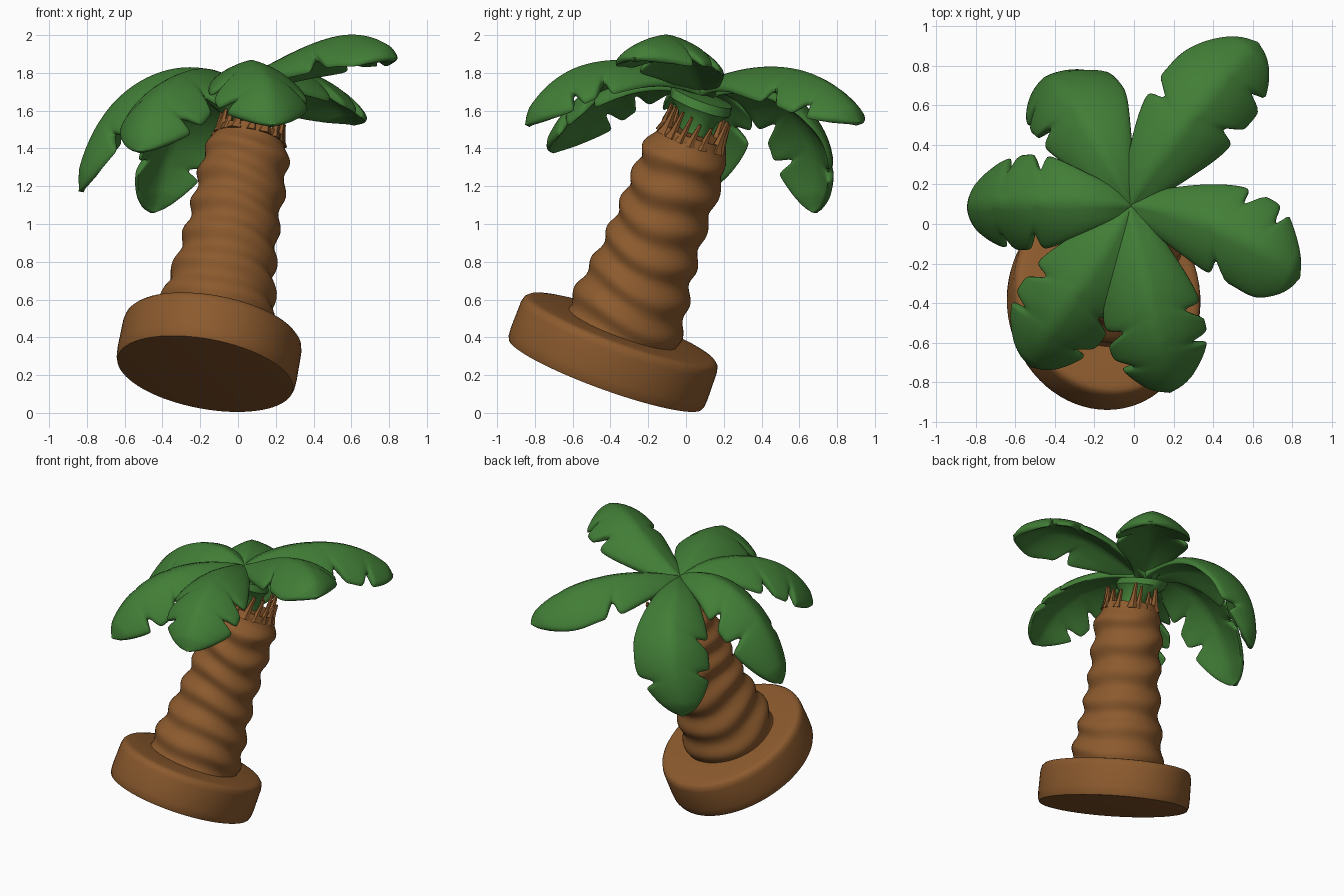
import bpy, bmesh, math, random
from mathutils import Vector

if "Cube" in bpy.data.objects:
    bpy.data.objects.remove(bpy.data.objects["Cube"])

random.seed(4)


def material(name, rgb):
    m = bpy.data.materials.new(name)
    m.diffuse_color = (*rgb, 1)
    m.use_nodes = True
    m.node_tree.nodes["Principled BSDF"].inputs["Base Color"].default_value = m.diffuse_color
    return m


BROWN = material("bark brown", (0.262, 0.103, 0.027))
GREEN = material("leaf green", (0.053, 0.205, 0.037))


def loft(name, parts, mat, angle=50):
    """Skin each part (a list of equal rings of points) and cap its ends."""
    bm = bmesh.new()
    for rings in parts:
        vs = [[bm.verts.new(p) for p in ring] for ring in rings]
        n = len(vs[0])
        for a, b in zip(vs, vs[1:]):
            for i in range(n):
                j = (i + 1) % n
                bm.faces.new((a[i], a[j], b[j], b[i]))
        bm.faces.new(vs[0][::-1])
        bm.faces.new(vs[-1])
    bmesh.ops.recalc_face_normals(bm, faces=bm.faces)
    me = bpy.data.meshes.new(name)
    bm.to_mesh(me)
    bm.free()
    me.materials.append(mat)
    ob = bpy.data.objects.new(name, me)
    bpy.context.collection.objects.link(ob)
    bpy.ops.object.select_all(action='DESELECT')
    ob.select_set(True)
    bpy.context.view_layer.objects.active = ob
    bpy.ops.object.shade_smooth_by_angle(angle=math.radians(angle))
    return ob


# Leaning axis shared by base and trunk
AXIS = Vector((0.175, 0.34, 0.925)).normalized()
SIDE = Vector((0, 1, 0)).cross(AXIS).normalized()
FORE = AXIS.cross(SIDE)
ORIGIN = Vector((-0.128, -0.338, 0.447))


def on_axis(t, a, rx, ry):
    return ORIGIN + AXIS * t + SIDE * rx * math.cos(a) + FORE * ry * math.sin(a)


def circle(n):
    return [2 * math.pi * i / n for i in range(n)]


# Oval base disc with softened rims
profile = [(-0.262, 0.95), (-0.26, 0.98), (-0.24, 0.995), (-0.2, 1.0), (-0.05, 0.995),
           (-0.02, 0.98), (-0.005, 0.95), (0.0, 0.9), (0.005, 0.6)]
loft("base_disc", [[[on_axis(t, a, 0.482 * s, 0.555 * s) for a in circle(72)]
                    for t, s in profile]], BROWN, 40)

# Trunk: tapered column of tilted, bulging rings
TAPER = [(-0.05, 0.315), (0.16, 0.297), (0.35, 0.262), (0.6, 0.238), (0.85, 0.23),
         (0.98, 0.225), (1.06, 0.195), (1.12, 0.175)]


def taper(t):
    for (t0, r0), (t1, r1) in zip(TAPER, TAPER[1:]):
        if t <= t1:
            return r0 + (r1 - r0) * (t - t0) / (t1 - t0)
    return TAPER[-1][1]


def bark(t, a):
    phase = t * 5.4 + 0.22 * math.sin(a + 2.5 * t) + 0.07 * math.sin(3 * a + 5 * t)
    bulge = math.sin(math.pi * phase) ** 2
    fade = min(1, max(0, (1.12 - t) / 0.12))
    return taper(t) + 0.026 * (bulge - 0.45) * fade


trunk = [[on_axis(t, a, bark(t, a), bark(t, a)) for a in circle(56)]
         for t in [-0.04 + 1.16 * i / 80 for i in range(81)]]
loft("trunk", [trunk], BROWN)

# Ragged fibre strands around the trunk top
strands = []
for a in circle(15):
    a += random.uniform(-0.12, 0.12)
    h = random.uniform(0.12, 0.19)
    w = random.uniform(0.016, 0.024)
    rings = []
    for f, s in ((0, 2.0), (0.25, 1.2), (0.6, 0.8), (1, 0.5)):
        c = on_axis(1.075 + h * f, a + 0.1 * f, 0.165, 0.165)
        rings.append([c + (SIDE * math.cos(k) + FORE * math.sin(k)) * w * s
                      for k in circle(6)])
    strands.append(rings)
loft("fibre_strands", strands, BROWN)

# Green heart where the leaves meet
HEART = Vector((-0.02, 0.09, 1.70))
heart = []
for f, r in ((0.1, 0.08), (0.45, 0.11), (0.7, 0.17), (0.9, 0.17), (1.0, 0.05)):
    c = (ORIGIN + AXIS * 1.1).lerp(HEART, f)
    heart.append([c + (SIDE * math.cos(a) + FORE * math.sin(a)) * r for a in circle(24)])
loft("leaf_heart", [heart], GREEN)


# Leaves: a pillow-shaped section swept along a bent rib, with notched sides
def leaf(name, p1, p2, p3, half, left, right):
    p = [HEART, Vector(p1), Vector(p2), Vector(p3)]
    chord = p[3] - p[0]
    chord.z = 0
    side = Vector((0, 0, 1)).cross(chord).normalized()   # left of the rib
    rings = []
    N = 72
    for i in range(N + 1):
        u = i / N
        c = (p[0] * (1 - u) ** 3 + p[1] * 3 * u * (1 - u) ** 2
             + p[2] * 3 * u * u * (1 - u) + p[3] * u ** 3)
        tan = ((p[1] - p[0]) * (1 - u) ** 2 + (p[2] - p[1]) * 2 * u * (1 - u)
               + (p[3] - p[2]) * u * u).normalized()
        up = tan.cross(side).normalized()
        # outline: narrow stalk, full middle, blunt tip
        grow = min(1, u / 0.46)
        width = 0.075 + (half - 0.075) * (grow * grow * (3 - 2 * grow)) ** 0.75
        if u > 0.6:
            width *= max(0.0, 1 - ((u - 0.6) / 0.4) ** 2.2) ** 0.55
        width = max(width, 0.012)
        thick = 0.036 * min(1, max(0.15, (1 - u) / 0.07) ** 0.5)
        ring = []
        for a in circle(36):
            v = math.cos(a)
            cut = 1.0
            for n in (left if v > 0 else right):
                d = u - n
                cut -= 0.33 * math.exp(-(d / (0.022 if d > 0 else 0.04)) ** 2)
            s = math.sin(a)
            h = math.copysign(abs(s) ** 0.6, s) * thick
            x = v * width * cut
            crease = 0.01 * math.exp(-(v / 0.18) ** 2) * min(1, 3 * (1 - u))
            sweep = 0.10 * abs(v) ** 1.5 * math.sin(math.pi * u) * cut
            droop = 0.52 * (abs(x) / half) ** 1.8 * half
            ring.append(c + side * x + up * (h + crease - droop) + tan * sweep)
        rings.append(ring)
    loft(name, [rings], GREEN, 60)


leaf("leaf_back_left", (-0.17, 0.42, 1.85), (-0.41, 0.83, 1.56), (-0.45, 0.68, 1.06),
     0.25, (0.5, 0.74), (0.8,))
leaf("leaf_back_right", (0.1, 0.33, 1.82), (0.42, 0.72, 1.86), (0.62, 0.91, 1.53),
     0.25, (0.47,), (0.52, 0.76))
leaf("leaf_right", (0.25, 0.08, 1.82), (0.6, -0.06, 2.10), (0.83, -0.27, 1.87),
     0.24, (0.5, 0.72), (0.48,))
leaf("leaf_front_right", (0.03, -0.2, 1.86), (0.14, -0.65, 1.92), (0.18, -0.84, 1.52),
     0.25, (0.5, 0.7), (0.55, 0.78))
leaf("leaf_front_left", (-0.13, -0.15, 1.84), (-0.45, -0.53, 1.82), (-0.52, -0.71, 1.38),
     0.25, (0.52, 0.76), (0.48, 0.7))
leaf("leaf_left", (-0.25, 0.12, 1.9), (-0.73, 0.12, 1.75), (-0.83, 0.08, 1.17),
     0.24, (0.5, 0.73), (0.46, 0.68))
